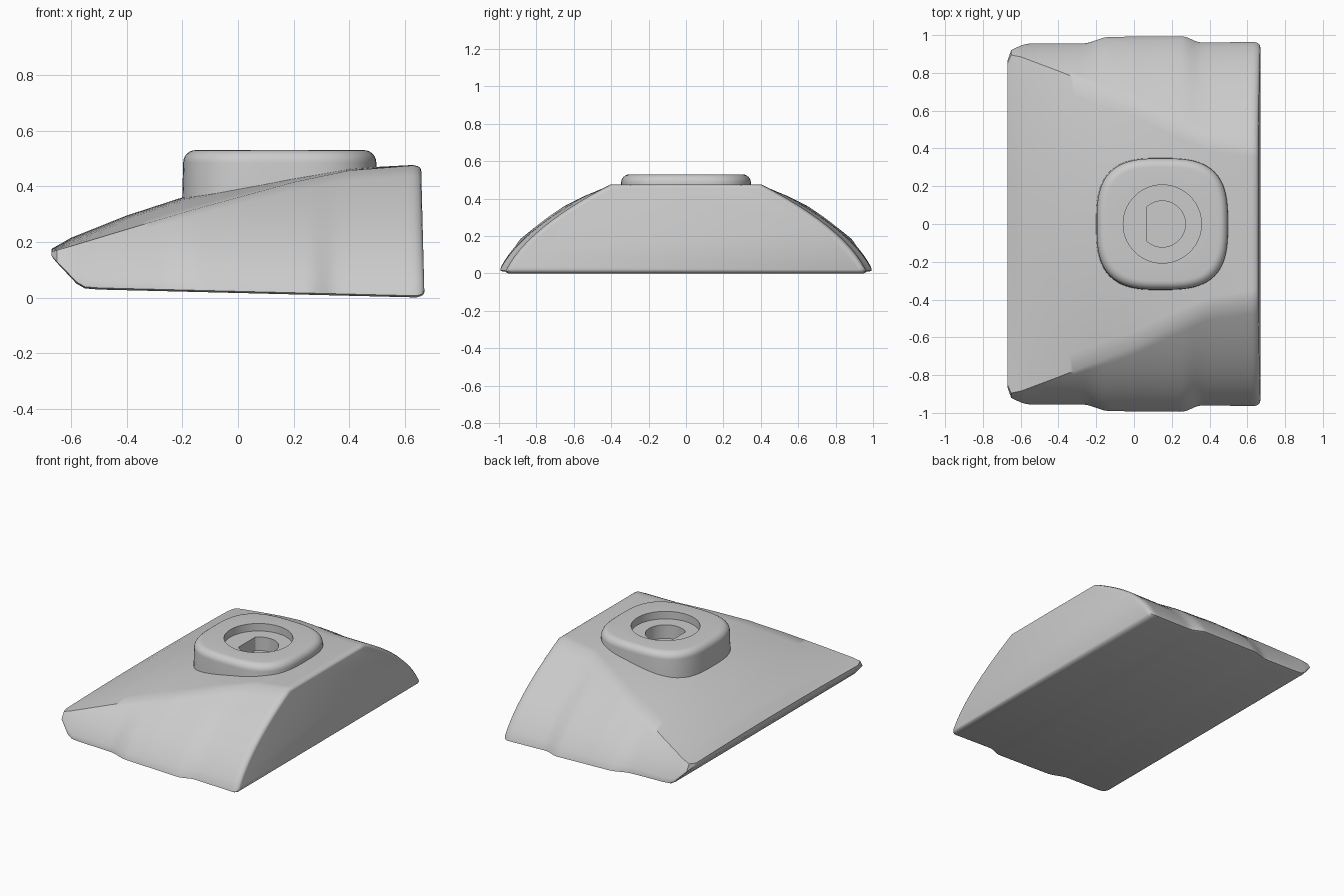
import bpy, bmesh, math

cube = bpy.data.objects.get("Cube")
if cube:
    bpy.data.objects.remove(cube)

grey = bpy.data.materials.new("plain_grey")
grey.use_nodes = True
COLOUR = (0.6, 0.6, 0.6, 1)
grey.diffuse_color = COLOUR
grey.node_tree.nodes["Principled BSDF"].inputs["Base Color"].default_value = COLOUR


def lerp_keys(keys, x):
    for (x0, v0), (x1, v1) in zip(keys, keys[1:]):
        if x <= x1:
            return v0 + (v1 - v0) * (x - x0) / (x1 - x0)
    return keys[-1][1]


def smooth_step(a, b, x):
    t = min(1, max(0, (x - a) / (b - a)))
    return t * t * (3 - 2 * t)


def loft(name, rings):
    """Skin closed rings of equal length and cap both ends."""
    bm = bmesh.new()
    loops = [[bm.verts.new(p) for p in ring] for ring in rings]
    for a, b in zip(loops, loops[1:]):
        for i in range(len(a)):
            j = (i + 1) % len(a)
            bm.faces.new((a[i], a[j], b[j], b[i]))
    bm.faces.new(loops[0])
    bm.faces.new(loops[-1])
    bmesh.ops.recalc_face_normals(bm, faces=bm.faces)
    mesh = bpy.data.meshes.new(name)
    bm.to_mesh(mesh)
    bm.free()
    mesh.materials.append(grey)
    obj = bpy.data.objects.new(name, mesh)
    bpy.context.collection.objects.link(obj)
    return obj


def shade(obj, degrees):
    bpy.ops.object.select_all(action='DESELECT')
    obj.select_set(True)
    bpy.context.view_layer.objects.active = obj
    bpy.ops.object.shade_smooth_by_angle(angle=math.radians(degrees))


# Wedge body: long guides for underside, crown, crease height and crease width
UNDER = [(-.67, .15), (-.66, .135), (-.58, .05), (-.55, .033), (-.5, .029), (.67, 0)]
CROWN = [(-.67, .175), (-.6, .215), (-.4, .295), (-.2, .36), (0, .4), (.2, .435), (.4, .465), (.67, .478)]
CREASE_Z = [(-.67, .165), (-.6, .185), (-.4, .245), (-.2, .305), (0, .36), (.2, .415), (.4, .457), (.67, .477)]
CREASE_Y = [(-.67, .85), (-.65, .895), (-.6, .885), (-.4, .81), (-.2, .73), (0, .65), (.2, .54), (.4, .44), (.67, .4)]


def side(z):
    return 1 - .453 * z - 1.63 * z * z


def section(x, inset=0):
    zb = lerp_keys(UNDER, x) + inset
    zt = lerp_keys(CROWN, x) - inset
    zc = lerp_keys(CREASE_Z, x) - inset
    yc = lerp_keys(CREASE_Y, x) - inset / 2
    bulge = smooth_step(-.27, -.13, x) * (1 - smooth_step(.25, .36, x))
    w = .97 + .035 * bulge - inset
    fix = yc - w * side(zc)

    def wall(z):
        return w * side(z) + fix * z / zc

    r = min(.02, (zc - zb) / 3)
    half = [(wall(zb) - r, zb), (wall(zb) - r * .3, zb + r * .3)]
    for i in range(13):
        z = zb + r + (zc - zb - r) * i / 12
        half.append((wall(z), z))
    for i in range(1, 8):
        y = yc * (1 - i / 8)
        half.append((y, zc + (zt - zc) * (1 - (y / yc) ** 2)))
    ring = half + [(0, zt)] + [(-y, z) for y, z in reversed(half)]
    lean = .012 * smooth_step(.5, .67, x)
    return [(x - lean * z / .47, y, z) for y, z in ring]


xs = [-.67, -.665, -.65, -.62, -.6, -.58, -.55]
xs += [-.52 + .02 * i for i in range(59)]
body = loft("wedge_body", [section(x) for x in xs]
            + [section(.658, .005), section(.667, .012), section(.67, .02)])

# Raised rounded-square boss with a round recess and a D-shaped socket
CX, N = .15, 96


def boss_ring(z, radius, shape):
    ring = []
    for i in range(N):
        a = 2 * math.pi * i / N
        c, s = math.cos(a), math.sin(a)
        r = radius
        if shape == "squircle":
            r /= (abs(c) ** 3 + abs(s) ** 3) ** (1 / 3)
        x = r * c
        if shape == "socket":
            x = max(x, -.085)
        ring.append((CX + x, r * s, z))
    return ring


rings = [boss_ring(.3, .352, "squircle"), boss_ring(.485, .347, "squircle")]
for k in range(1, 7):
    a = math.pi / 2 * k / 6
    rings.append(boss_ring(.485 + .045 * math.sin(a), .302 + .045 * math.cos(a), "squircle"))
rings += [boss_ring(.53, .207, "round"), boss_ring(.48, .207, "round"),
          boss_ring(.48, .122, "socket"), boss_ring(.39, .122, "socket")]
boss = loft("boss", rings)

# Clear the body beneath the socket
cutter = loft("socket_cutter", [boss_ring(.32, .18, "round"), boss_ring(.6, .18, "round")])
cutter.hide_render = True
cutter.hide_set(True)
cutter.display_type = 'WIRE'

shade(body, 38)
shade(boss, 40)
cut = body.modifiers.new("socket_clearance", 'BOOLEAN')
cut.operation = 'DIFFERENCE'
cut.solver = 'EXACT'
cut.object = cutter
